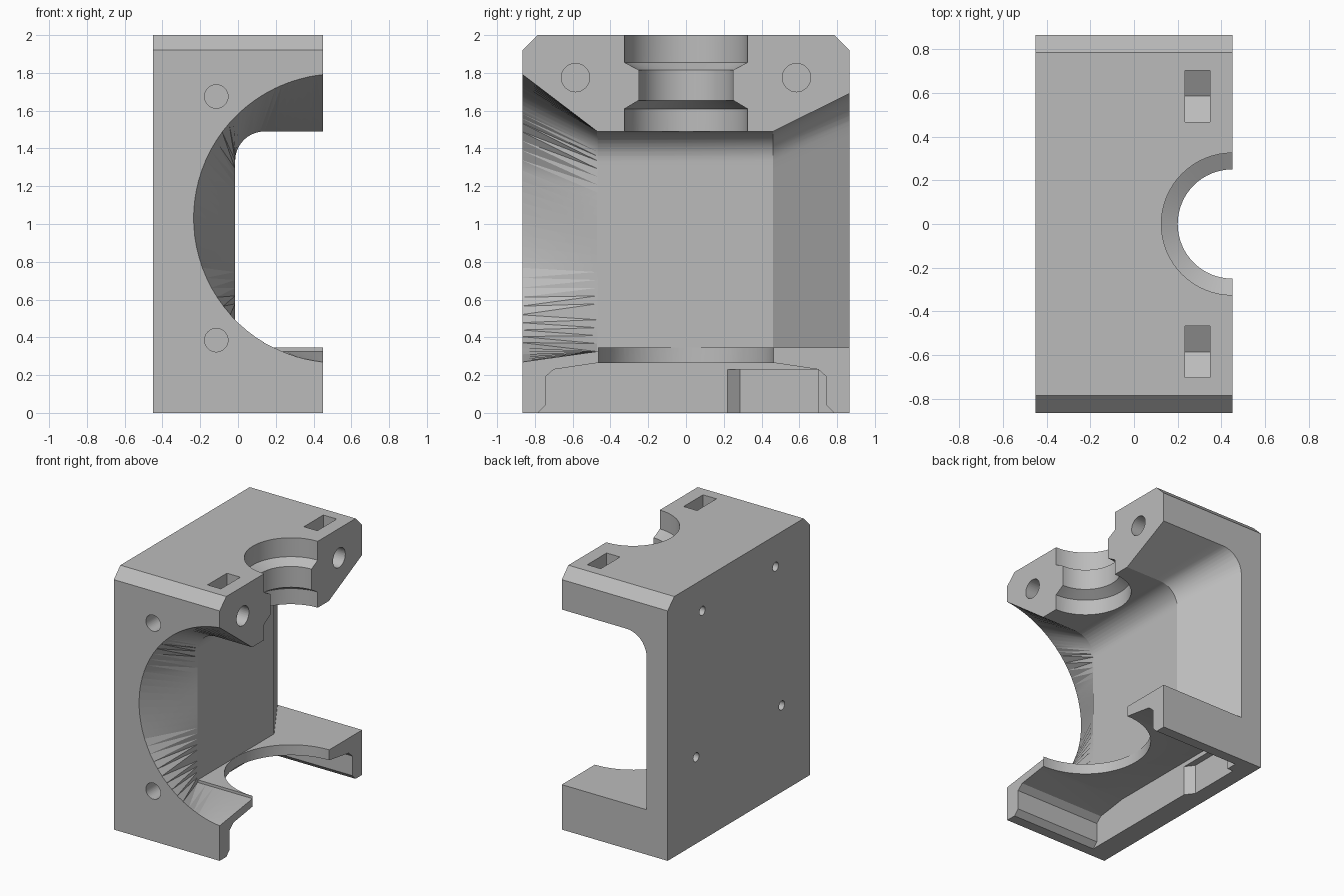
import bpy, bmesh, math
from mathutils import Vector

if "Cube" in bpy.data.objects:
    bpy.data.objects.remove(bpy.data.objects["Cube"], do_unlink=True)

grey = bpy.data.materials.new("plain grey")
grey.use_nodes = True
colour = (0.5, 0.5, 0.5, 1)
grey.diffuse_color = colour
grey.node_tree.nodes["Principled BSDF"].inputs["Base Color"].default_value = colour


def loft(name, rings):
    """Closed solid through rings of matching points."""
    bm = bmesh.new()
    loops = [[bm.verts.new(p) for p in ring] for ring in rings]
    n = len(loops[0])
    for a, b in zip(loops, loops[1:]):
        for i in range(n):
            j = (i + 1) % n
            bm.faces.new((a[i], a[j], b[j], b[i]))
    bm.faces.new(loops[0])
    bm.faces.new(loops[-1])
    bmesh.ops.triangulate(bm, faces=[f for f in bm.faces if len(f.verts) == 4])
    bmesh.ops.recalc_face_normals(bm, faces=bm.faces)
    mesh = bpy.data.meshes.new(name)
    bm.to_mesh(mesh)
    bm.free()
    mesh.materials.append(grey)
    ob = bpy.data.objects.new(name, mesh)
    bpy.context.collection.objects.link(ob)
    return ob


def prism(name, outline, axis, lo, hi):
    """Extrude a 2D outline along axis 0, 1 or 2."""
    def place(p, d):
        q = list(p)
        q.insert(axis, d)
        return q
    return loft(name, [[place(p, d) for p in outline] for d in (lo, hi)])


def circle(cx, cy, r, n=32, turn=0.0):
    return [(cx + r * math.cos(math.tau * i / n + turn),
             cy + r * math.sin(math.tau * i / n + turn)) for i in range(n)]


def spread(a, b, n):
    return [a + (b - a) * i / n for i in range(n)]


AX = 0.53  # cavity profiles close beyond the open side


def section(y, wall, top, r, floor):
    """Rounded cavity section, from top edge round to floor edge."""
    pts = [(x, top) for x in spread(AX, wall + r, 8)]
    pts += [(wall + r - r * math.sin(t), top - r + r * math.cos(t))
            for t in spread(0, math.pi / 2, 10)]
    pts += [(wall, z) for z in spread(top - r, floor, 24)]
    pts += [(x, floor) for x in spread(wall, AX, 8)] + [(AX, floor)]
    return [Vector((x, y, z)) for x, z in pts]


def round_section(y, cz, r):
    """Circular section sampled to match the rounded one."""
    degs = spread(90, 113, 8) + spread(113, 139, 10)
    degs += spread(139, 243.6, 24) + spread(243.6, 270, 8) + [270]
    return [Vector((AX + r * math.cos(math.radians(d)), y,
                    cz + r * math.sin(math.radians(d)))) for d in degs]


def extend(a, b, t=1.03):
    return [p.lerp(q, t) for p, q in zip(a, b)]


# Main block with chamfered top edges
body = prism("housing", [(-0.865, 0), (0.865, 0), (0.865, 1.92), (0.785, 2),
                         (-0.785, 2), (-0.865, 1.92)], 0, -0.45, 0.45)
cutters = []

# Main cavity: flared round mouth at the front, rounded flare at the back
throat = section(-0.47, -0.015, 1.49, 0.155, 0.325)
mouth = round_section(-0.865, 1.03, 0.765)
inner = [p + Vector((0, 0.005, 0)) for p in throat]
cutters.append(loft("front_flare", [extend(throat, mouth), throat, inner]))
mid_a = section(-0.47, -0.015, 1.49, 0.155, 0.345)
mid_b = section(0.46, -0.015, 1.49, 0.155, 0.345)
back = section(0.865, -0.27, 1.69, 0.17, 0.345)
cutters.append(loft("cavity", [mid_a, mid_b, extend(mid_b, back)]))

# Stepped bore through the top, round opening through the floor
bore = [(1.4, 0.325), (1.61, 0.325), (1.655, 0.25), (1.815, 0.25),
        (1.855, 0.325), (2.1, 0.325)]
cutters.append(loft("top_bore", [[(x, y, z) for x, y in circle(0.45, 0, r, 64)]
                                 for z, r in bore]))
cutters.append(prism("floor_opening", circle(0.45, 0, 0.464, 80), 2, 0.2, 0.4))

# Underside recess with undercut sides and a stepped inner wall
half = [(0.79, -0.005), (0.745, 0.04), (0.745, 0.19), (0.70, 0.23), (0.465, 0.265)]
outline = half + [(-y, z) for y, z in reversed(half)]
cutters.append(prism("underside_recess", outline, 0, -0.28, 0.6))
cutters.append(prism("recess_step", [(-0.27, 0.22), (-0.28, 0.22), (-0.33, 0.285),
                                     (-0.33, 0.70), (-0.27, 0.70)], 2, -0.1, 0.23))

# Front mounting holes
for z in (0.385, 1.675):
    cutters.append(prism("front_hole", circle(-0.115, z, 0.062), 1, -0.9, -0.45))

# Clamp bolt holes with hexagonal nut slots open to the top
for s in (-1, 1):
    y = 0.585 * s
    cutters.append(prism("bolt_hole", circle(y, 1.775, 0.075), 0, -0.2, 0.5))
    w = 0.1175
    cutters.append(prism("nut_slot", [(y, 1.64), (y + w, 1.707), (y + w, 2.1),
                                      (y - w, 2.1), (y - w, 1.707)], 0, 0.233, 0.347))
    # Small screw holes in the flat side
    for hy, hz in ((0.445, 1.76), (0.52, 0.665)):
        cutters.append(prism("screw_hole", circle(hy * s, hz, 0.035, 20), 0, -0.5, -0.2))

# Cut everything out of the block
bpy.context.view_layer.objects.active = body
for c in cutters:
    m = body.modifiers.new("cut", "BOOLEAN")
    m.operation, m.solver, m.object = "DIFFERENCE", "EXACT", c
    bpy.ops.object.modifier_apply(modifier=m.name)
    bpy.data.objects.remove(c, do_unlink=True)

bpy.ops.object.select_all(action="DESELECT")
body.select_set(True)
bpy.ops.object.shade_smooth_by_angle(angle=math.radians(20))
